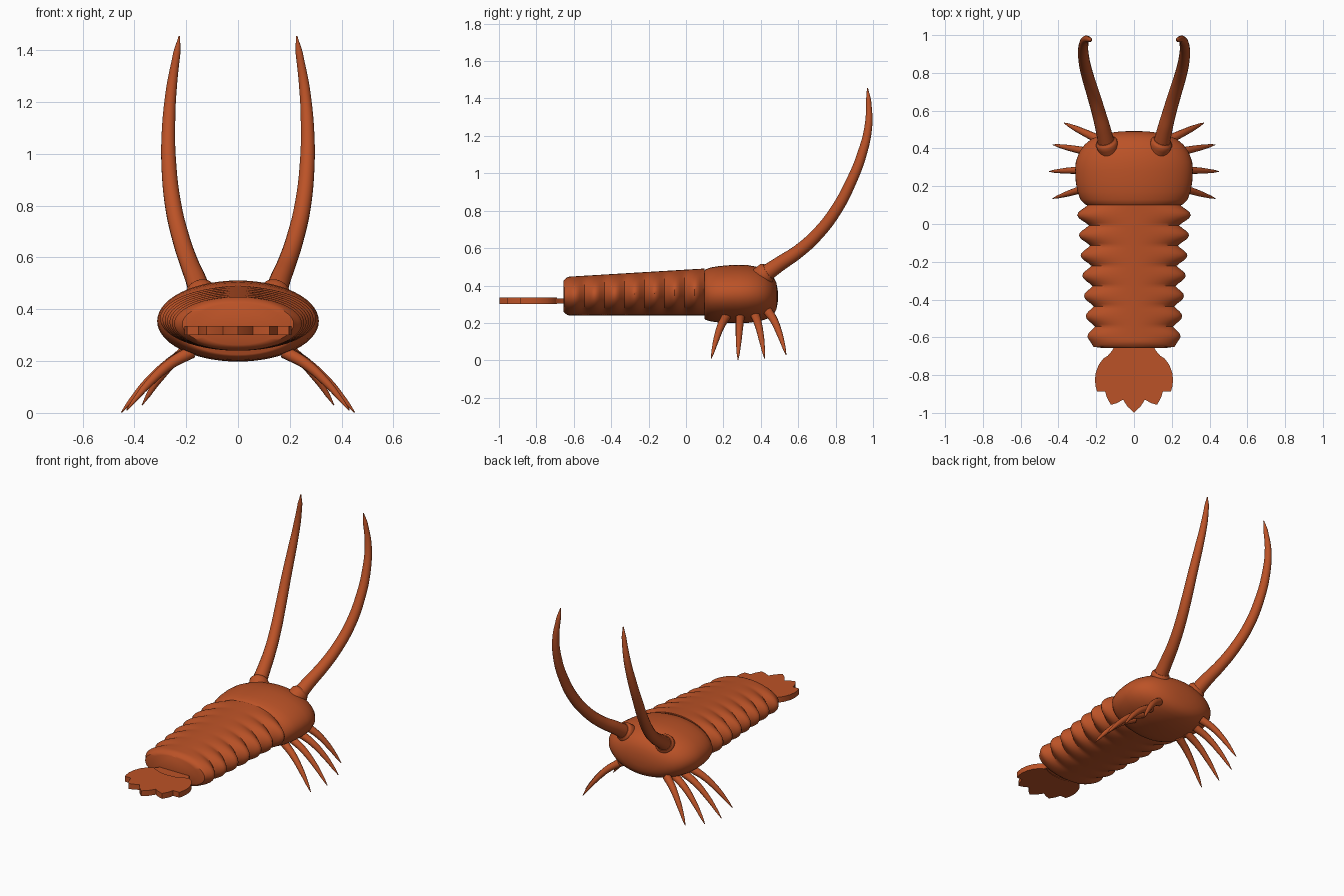
import bpy, bmesh, math

if "Cube" in bpy.data.objects:
    bpy.data.objects.remove(bpy.data.objects["Cube"])

shell = bpy.data.materials.new("rust orange shell")
shell.diffuse_color = (0.50, 0.085, 0.02, 1)
shell.use_nodes = True
shell.node_tree.nodes["Principled BSDF"].inputs["Base Color"].default_value = shell.diffuse_color


def finish(ob, angle=40):
    ob.data.materials.clear()
    ob.data.materials.append(shell)
    bpy.ops.object.select_all(action='DESELECT')
    ob.select_set(True)
    bpy.context.view_layer.objects.active = ob
    bpy.ops.object.shade_smooth_by_angle(angle=math.radians(angle))
    return ob


def mesh_object(name, bm, angle=40):
    bmesh.ops.recalc_face_normals(bm, faces=bm.faces)
    me = bpy.data.meshes.new(name)
    bm.to_mesh(me)
    bm.free()
    ob = bpy.data.objects.new(name, me)
    bpy.context.collection.objects.link(ob)
    return finish(ob, angle)


def loft(name, rings, n=56):
    """Elliptical rings (y, half width, bottom z, top z) skinned along y."""
    bm = bmesh.new()
    loops = []
    for y, w, lo, hi in rings:
        c, h = (lo + hi) / 2, (hi - lo) / 2
        loops.append([bm.verts.new((w * math.cos(t), y, c + h * math.sin(t)))
                      for t in (2 * math.pi * i / n for i in range(n))])
    for a, b in zip(loops, loops[1:]):
        for i in range(n):
            j = (i + 1) % n
            bm.faces.new((a[i], a[j], b[j], b[i]))
    bm.faces.new(loops[0])
    bm.faces.new(loops[-1])
    return mesh_object(name, bm)


def tube(name, pts, sides=4, steps=8):
    """Tapered tube through points (x, y, z, radius)."""
    cu = bpy.data.curves.new(name, 'CURVE')
    cu.dimensions = '3D'
    cu.bevel_depth = 1
    cu.bevel_resolution = sides
    cu.resolution_u = steps
    cu.use_fill_caps = True
    sp = cu.splines.new('BEZIER')
    sp.bezier_points.add(len(pts) - 1)
    for bp, (x, y, z, r) in zip(sp.bezier_points, pts):
        bp.co = (x, y, z)
        bp.radius = r
        bp.handle_left_type = bp.handle_right_type = 'AUTO'
    ob = bpy.data.objects.new(name, cu)
    bpy.context.collection.objects.link(ob)
    bpy.ops.object.select_all(action='DESELECT')
    ob.select_set(True)
    bpy.context.view_layer.objects.active = ob
    bpy.ops.object.convert(target='MESH')
    return finish(bpy.context.view_layer.objects.active, 50)


# Segmented abdomen: sides bulge per segment, top tapers straight
rings = [(-0.656, 0.17, 0.262, 0.425)]
segments, sub = 7, 8
for k in range(segments * sub + 1):
    t = k / (segments * sub)
    wave = abs(math.sin(math.pi * t * segments)) ** 1.3
    y = -0.65 + 0.75 * t
    w = 0.20 + 0.045 * t + 0.042 * wave + 0.018 * t * wave
    if k < 3:
        w = max(w, 0.215 + 0.008 * k)
    end = (0.014, 0.004, 0)[min(k, 2)]
    rings.append((y, w, 0.24 + end, 0.446 + 0.045 * t - end))
loft("abdomen", rings)

# Rounded head
loft("head", [
    (0.098, 0.245, 0.225, 0.478), (0.104, 0.26, 0.217, 0.486),
    (0.13, 0.284, 0.209, 0.496), (0.17, 0.299, 0.203, 0.503),
    (0.22, 0.308, 0.200, 0.508), (0.28, 0.312, 0.198, 0.511),
    (0.33, 0.308, 0.200, 0.509), (0.38, 0.290, 0.207, 0.500),
    (0.42, 0.262, 0.217, 0.485), (0.45, 0.225, 0.230, 0.466),
    (0.47, 0.180, 0.248, 0.442), (0.483, 0.130, 0.272, 0.415),
    (0.49, 0.070, 0.305, 0.380), (0.492, 0.02, 0.335, 0.352)])

# Tail fan: scalloped flat plate plus a small root plate
def plate(name, half, lo, hi):
    outline = half + [(-x, y) for x, y in reversed(half) if x > 0]
    bm = bmesh.new()
    f = bm.faces.new([bm.verts.new((x, y, lo)) for x, y in outline])
    up = bmesh.ops.extrude_face_region(bm, geom=[f])
    bmesh.ops.translate(bm, vec=(0, 0, hi - lo),
                        verts=[v for v in up["geom"] if isinstance(v, bmesh.types.BMVert)])
    mesh_object(name, bm, 30)

plate("tail_fan", [
    (0, -0.727), (0.05, -0.722), (0.09, -0.708), (0.125, -0.69), (0.16, -0.71),
    (0.185, -0.742), (0.202, -0.785), (0.207, -0.825), (0.203, -0.86),
    (0.196, -0.886), (0.153, -0.886), (0.143, -0.92), (0.122, -0.957),
    (0.09, -0.948), (0.058, -0.93), (0.033, -0.968), (0, -0.998)], 0.300, 0.335)
plate("tail_root", [
    (0, -0.64), (0.10, -0.64), (0.115, -0.67), (0.137, -0.695), (0.09, -0.715),
    (0.05, -0.727), (0, -0.732)], 0.304, 0.331)

# Paired parts
antenna = [(0.14, 0.40, 0.445, 0.046), (0.163, 0.50, 0.515, 0.040),
           (0.19, 0.60, 0.582, 0.036), (0.22, 0.70, 0.672, 0.034),
           (0.25, 0.80, 0.80, 0.032), (0.267, 0.885, 0.96, 0.029),
           (0.268, 0.94, 1.10, 0.026), (0.257, 0.975, 1.25, 0.021),
           (0.236, 0.976, 1.39, 0.014), (0.226, 0.97, 1.455, 0.003)]
collar = [(0.130, 0.385, 0.435, 0.056), (0.146, 0.43, 0.467, 0.058),
          (0.150, 0.442, 0.475, 0.046)]
legs = [((0.17, 0.44, 0.26), (0.37, 0.535, 0.03)),
        ((0.18, 0.37, 0.24), (0.43, 0.42, 0.012)),
        ((0.18, 0.29, 0.235), (0.45, 0.278, 0.002)),
        ((0.18, 0.215, 0.235), (0.43, 0.135, 0.01))]

for side, s in (("right", 1), ("left", -1)):
    def flip(pts):
        return [(s * x, y, z, r) for x, y, z, r in pts]
    tube(f"{side}_antenna", flip(antenna), 6)
    tube(f"{side}_antenna_socket", flip(collar), 8, 3)
    for i, (a, b) in enumerate(legs, 1):
        # Base to tip, bowed slightly upward and outward
        path = []
        for fx, fz, r in ((0, 0, 0.025), (0.32, 0.2, 0.021), (0.65, 0.53, 0.016),
                          (0.88, 0.83, 0.009), (1, 1, 0.002)):
            path.append((a[0] + (b[0] - a[0]) * fx, a[1] + (b[1] - a[1]) * fx,
                         a[2] + (b[2] - a[2]) * fz, r))
        tube(f"{side}_leg_{i}", flip(path), 4, 5)
